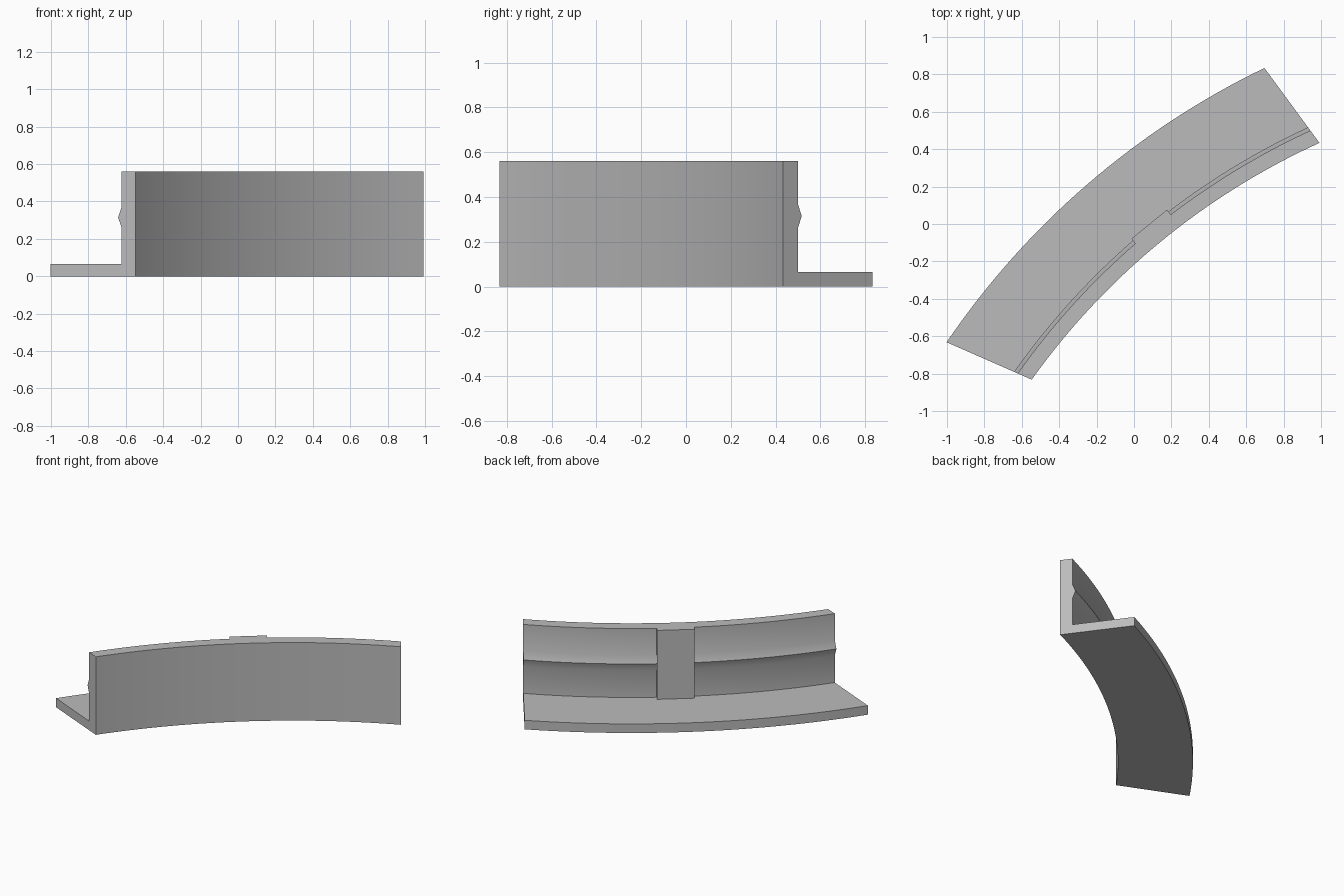
import bpy, bmesh, math
from mathutils import Vector, Matrix

cube = bpy.data.objects.get("Cube")
if cube:
    bpy.data.objects.remove(cube, do_unlink=True)

gray = bpy.data.materials.new("plain gray")
gray.use_nodes = True
color = (0.5, 0.5, 0.5, 1)
gray.diffuse_color = color
gray.node_tree.nodes["Principled BSDF"].inputs["Base Color"].default_value = color

CENTER = Vector((2.584, -3.07, 0))   # centre of the arc
INNER = Vector((-0.547, -0.832, 0))  # inner corner of the end face
ACROSS = Vector((-0.9155, 0.402, 0)) # end face runs slightly off radial
HEIGHT, BASE, STEPS = 0.56, 0.065, 32


def make_object(name, bm):
    bmesh.ops.recalc_face_normals(bm, faces=bm.faces)
    mesh = bpy.data.meshes.new(name)
    bm.to_mesh(mesh)
    bm.free()
    obj = bpy.data.objects.new(name, mesh)
    mesh.materials.append(gray)
    bpy.context.collection.objects.link(obj)
    return obj


# Curved angle rail: L section with a pointed bead, swept along the arc
section = [(0, 0), (0.497, 0), (0.497, BASE), (0.082, BASE), (0.082, 0.26),
           (0.103, 0.315), (0.082, 0.37), (0.082, HEIGHT), (0, HEIGHT)]
bm = bmesh.new()
rings = []
for i in range(STEPS + 1):
    turn = Matrix.Rotation(-math.radians(30) * i / STEPS, 3, 'Z')
    ring = []
    for d, z in section:
        p = INNER + ACROSS * d - CENTER
        p.z = z
        ring.append(bm.verts.new(turn @ p + CENTER))
    rings.append(ring)
n = len(section)
for a, b in zip(rings, rings[1:]):
    for k in range(n):
        m = (k + 1) % n
        bm.faces.new((a[k], a[m], b[m], b[k]))
bm.faces.new(rings[0])
bm.faces.new(rings[-1])
rail = make_object("curved_angle_rail", bm)

# Flat pad on the back of the wall
bm = bmesh.new()
bmesh.ops.create_cube(bm, size=1)
angle = math.radians(129.2)
mid = CENTER + Vector((math.cos(angle), math.sin(angle), 0)) * 3.93
mid.z = (HEIGHT + 0.04) / 2
bm.transform(Matrix.Translation(mid) @ Matrix.Rotation(angle, 4, 'Z')
             @ Matrix.Diagonal((0.06, 0.245, HEIGHT - 0.04, 1)))
pad = make_object("flat_pad", bm)

# Join the pad to the rail
union = rail.modifiers.new("pad", 'BOOLEAN')
union.operation, union.solver, union.object = 'UNION', 'EXACT', pad
bpy.ops.object.select_all(action='DESELECT')
bpy.context.view_layer.objects.active = rail
rail.select_set(True)
bpy.ops.object.modifier_apply(modifier=union.name)
bpy.data.objects.remove(pad, do_unlink=True)
bpy.ops.object.shade_smooth_by_angle(angle=math.radians(30))
